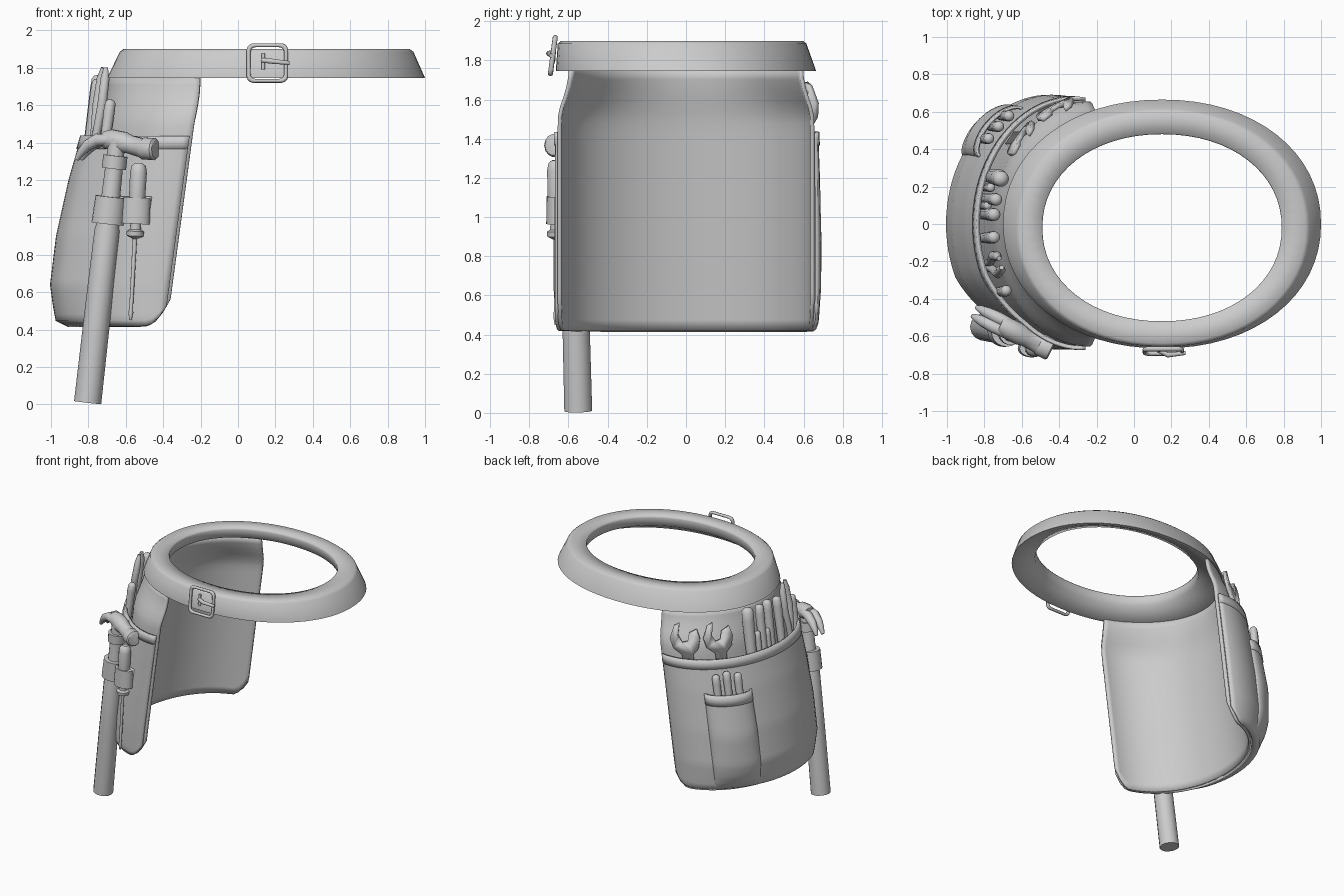
import bpy, bmesh, math
from mathutils import Vector as V

if "Cube" in bpy.data.objects:
    bpy.data.objects.remove(bpy.data.objects["Cube"])


def lerp_table(tab, x):
    for (x0, y0), (x1, y1) in zip(tab, tab[1:]):
        if x <= x1:
            return y0 + (y1 - y0) * max(0, (x - x0) / (x1 - x0))
    return tab[-1][1]


def make(name, verts, faces, angle=40, thick=0):
    me = bpy.data.meshes.new(name)
    me.from_pydata([tuple(v) for v in verts], [], faces)
    bm = bmesh.new()
    bm.from_mesh(me)
    bmesh.ops.recalc_face_normals(bm, faces=bm.faces[:])
    bm.to_mesh(me)
    bm.free()
    ob = bpy.data.objects.new(name, me)
    bpy.context.collection.objects.link(ob)
    bpy.ops.object.select_all(action='DESELECT')
    bpy.context.view_layer.objects.active = ob
    ob.select_set(True)
    bpy.ops.object.shade_smooth_by_angle(angle=math.radians(angle))
    if thick:
        m = ob.modifiers.new("thickness", 'SOLIDIFY')
        m.thickness, m.offset = thick, 0
    return ob


def sheet(name, f, nu, nv, thick):
    verts = [f(i / nu, j / nv) for j in range(nv + 1) for i in range(nu + 1)]
    w = nu + 1
    faces = [(j * w + i, j * w + i + 1, (j + 1) * w + i + 1, (j + 1) * w + i)
             for j in range(nv) for i in range(nu)]
    return make(name, verts, faces, 60, thick)


def loft(name, rings, angle=40, closed=False):
    n, m = len(rings[0]), len(rings)
    faces = [(k * n + i, k * n + (i + 1) % n, (k + 1) % m * n + (i + 1) % n, (k + 1) % m * n + i)
             for k in range(m if closed else m - 1) for i in range(n)]
    if not closed:
        faces += [tuple(range(n)), tuple(range((m - 1) * n, m * n))]
    return make(name, [p for r in rings for p in r], faces, angle)


def tube(name, pts, radii, flat=1, sides=14):
    pts = [V(p) for p in pts]
    d = (pts[-1] - pts[0]).normalized()
    ref = V((0, 1, 0)) if abs(d.z) > .7 else V((0, 0, 1))
    rings = []
    for i, (p, r) in enumerate(zip(pts, radii)):
        d = (pts[min(i + 1, len(pts) - 1)] - pts[max(i - 1, 0)]).normalized()
        a = d.cross(ref).normalized()
        b = a.cross(d)
        rings.append([p + a * r * math.cos(q) + b * r * flat * math.sin(q)
                      for q in (2 * math.pi * k / sides for k in range(sides))])
    return loft(name, rings)


# Hip surface shared by the apron, pouches and tools: angle t, height z, outward offset
def hip(t, z, off=0):
    k = (1.75 - z) / 1.33
    w = .60 + .045 * min(1, max(0, 1.75 - z) / .2)
    n = V((-math.cos(t) / .5, math.sin(t) / w, 0)).normalized()
    return V((-.2 - .18 * k - .5 * math.cos(t), w * math.sin(t), z)) + n * off


BULGE = [(.42, .01), (.45, .08), (.53, .105), (.64, .135), (.9, .138), (1.2, .112), (1.44, .075)]


def pouch_off(t, z):
    s = max(0, math.cos(t)) ** .75 * (1 - .6 * min(1, max(0, (-t - .4) / .5)))
    return .012 + s * lerp_table(BULGE, z)


def bottom(t):
    return .42 + .14 * max(0, (abs(t) - 1.35) / .22) ** 2


# Belt ring: sloping outside, rolled top, upright inner wall, hollow underneath
def oval(cx, cy, rx, ry, z):
    def sq(c):
        return math.copysign(abs(c) ** .95, c)
    return [(cx + rx * sq(math.cos(a)), cy + ry * sq(math.sin(a)), z)
            for a in (2 * math.pi * i / 64 for i in range(64))]


loft("belt", [oval(.15, 0, .85, .665, 1.745), oval(.153, -.02, .785, .635, 1.885),
              oval(.153, -.02, .765, .617, 1.9), oval(.15, -.02, .645, .505, 1.9),
              oval(.15, -.02, .64, .50, 1.885), oval(.15, -.02, .65, .51, 1.82),
              oval(.15, 0, .82, .635, 1.745)], 75, True)


# Apron sheet, its top drawn in under the belt
def apron_f(u, v):
    t = (u - .5) * math.pi
    z0 = bottom(t)
    z = z0 + (1.76 - z0) * v
    b = t * .72
    k = min(1, max(0, (z - 1.5) / .25)) ** 1.3
    return hip(t, z).lerp(V((.15 - .83 * math.cos(b), .65 * math.sin(b), z)), k)


sheet("apron", apron_f, 48, 24, .02)


# Main pouch and its rim band
def pouch_f(u, v):
    t = (u - .5) * 3.08
    z0 = bottom(t)
    z = z0 + (1.43 - z0) * v
    return hip(t, z, pouch_off(t, z))


def rim_f(u, v):
    t, z = (u - .5) * 3.08, 1.365 + .07 * v
    return hip(t, z, pouch_off(t, z) + .006)


sheet("main_pouch", pouch_f, 48, 32, .016)
sheet("main_pouch_rim", rim_f, 48, 2, .016)

# Small outer pouch with rim
T = .76


def small_off(t, z):
    side = max(0, 1 - ((t - T) / .25) ** 2) ** .5
    return pouch_off(t, z) + side * lerp_table([(.44, 0), (.55, .035), (.85, .06), (1.2, .055)], z)


def small_f(u, v):
    t, z = T - .25 * math.cos(math.pi * u), .44 + .74 * v
    return hip(t, z, small_off(t, z))


def small_rim_f(u, v):
    t, z = T - .25 * math.cos(math.pi * u), 1.11 + .08 * v
    return hip(t, z, small_off(t, z) + .006)


sheet("small_pouch", small_f, 20, 24, .012)
sheet("small_pouch_rim", small_rim_f, 20, 2, .014)


# Tool handles with rounded tops standing in the pouches
def handle(name, t, z0, z1, r, off, flat=1):
    zs = [z0, z1 - r * 2, z1 - r * .6, z1 - r * .15, z1]
    tube(name, [hip(t, z, off) for z in zs], [r * .8, r, r * .95, r * .65, r * .2], flat)


for i, (dt, top) in enumerate([(-.115, 1.34), (0, 1.36), (.115, 1.34)]):
    handle("chisel_%d" % (i + 1), T + dt, 1.0, top, .03, pouch_off(T + dt, 1.2) + .03)
for i, (y, top, r, off) in enumerate([(.24, 1.76, .045, .048), (.13, 1.75, .034, .045),
                                      (.05, 1.76, .036, .048), (-.07, 1.74, .034, .048),
                                      (.18, 1.57, .024, .06), (.09, 1.56, .023, .06),
                                      (-.34, 1.63, .03, .045)]):
    handle("tool_handle_%d" % (i + 1), math.asin(y / .64), 1.3, top, r, off)

# Pliers: two bowed grips
for i, s in enumerate((-1, 1)):
    tube("pliers_grip_%d" % (i + 1),
         [hip(-.33 + s * w, z, .05) for z, w in [(1.3, .02), (1.45, .03), (1.6, .075), (1.74, .06), (1.8, .04)]],
         [.02, .022, .025, .024, .012])

# Open-jaw wrenches cut as flat plates
WRENCH = [(-.04, -.2), (.04, -.2), (.04, .03), (.1, .08), (.12, .15), (.09, .24), (.05, .26),
          (.06, .17), (.03, .12), (-.01, .13), (-.02, .19), (-.075, .22), (-.1, .15), (-.085, .08), (-.04, .03)]
for i, t in enumerate((1.17, .75)):
    tan = (hip(t + .02, 1.5) - hip(t - .02, 1.5)).normalized()
    make("wrench_%d" % (i + 1), [hip(t, 1.43 + v, .025) + tan * u for u, v in WRENCH],
         [tuple(range(len(WRENCH)))], 30, .025)


# Hammer: tapered handle, face and split claw
def ham(z):
    return V((-.805 + .155 * z / 1.38, -.55 - .035 * z / 1.38, z))


tube("hammer_handle", [ham(z) for z in (.01, .5, .93, 1.0, 1.42)], [.073, .071, .067, .052, .045])
tube("hammer_collar", [ham(1.26), ham(1.33)], [.065, .065])
H = V((.84, -.42, 0)).normalized()
C = V((-.65, -.57, 0))
head = [(.235, 1.365, .05), (.225, 1.365, .06), (.165, 1.368, .06), (.15, 1.372, .052), (.08, 1.39, .05),
        (.045, 1.4, .058), (-.03, 1.415, .056), (-.07, 1.415, .046)]
tube("hammer_head", [C + H * s + V((0, 0, z)) for s, z, r in head], [r for *_, r in head])
N = V((H.y, -H.x, 0))
claw = [(-.03, 1.415, .03), (-.1, 1.415, .034), (-.16, 1.385, .03), (-.2, 1.345, .022), (-.225, 1.31, .012)]
for i, s in enumerate((-1, 1)):
    tube("hammer_claw_%d" % (i + 1), [C + H * a + N * s * .026 + V((0, 0, z)) for a, z, r in claw],
         [r for *_, r in claw])


# Screwdriver
def driver(z):
    return V((-.53 - .045 * (1.28 - z) / .83, -.665, z))


prof = [(1.29, .02), (1.275, .038), (1.24, .045), (1.05, .043), (.97, .028), (.935, .03), (.925, .047),
        (.90, .044), (.885, .012), (.52, .01), (.49, .013), (.45, .006)]
tube("screwdriver", [driver(z) for z, r in prof], [r for z, r in prof])

# Leather loops holding the hammer and screwdriver, with backing strap
tube("hammer_loop", [ham(.965), ham(1.11)], [.087, .082], .95, 20)
tube("screwdriver_loop", [driver(.965), driver(1.105)], [.075, .072], .65, 20)


def strap_f(u, v):
    t, z = -1.25 + .5 * u, .97 + .14 * v
    return hip(t, z, pouch_off(t, z) + .012)


sheet("loop_backing", strap_f, 10, 2, .02)

# Buckle: rounded square frame, prong and keeper bar
corners = []
for sx, sz, a0 in ((1, 1, 0), (-1, 1, 90), (-1, -1, 180), (1, -1, 270)):
    for k in range(4):
        a = math.radians(a0 + 30 * k)
        corners.append((sx * .07 + .03 * math.cos(a), sz * .065 + .03 * math.sin(a)))


def frame_ring(p):
    d = V((p[0], 0, p[1])).normalized()
    c = V((.157 + p[0], -.68 + .13 * p[1], 1.825 + p[1]))
    return [c + d * .013 * math.cos(q) + V((0, 1, 0)) * .013 * math.sin(q)
            for q in (math.pi * k / 4 for k in range(8))]


loft("buckle_frame", [frame_ring(p) for p in corners], 50, True)
tube("buckle_prong", [(.13, -.675, 1.84), (.18, -.70, 1.835), (.275, -.69, 1.825)], [.013, .014, .01])
tube("buckle_bar", [(.135, -.678, 1.79), (.135, -.672, 1.875)], [.01, .01])
